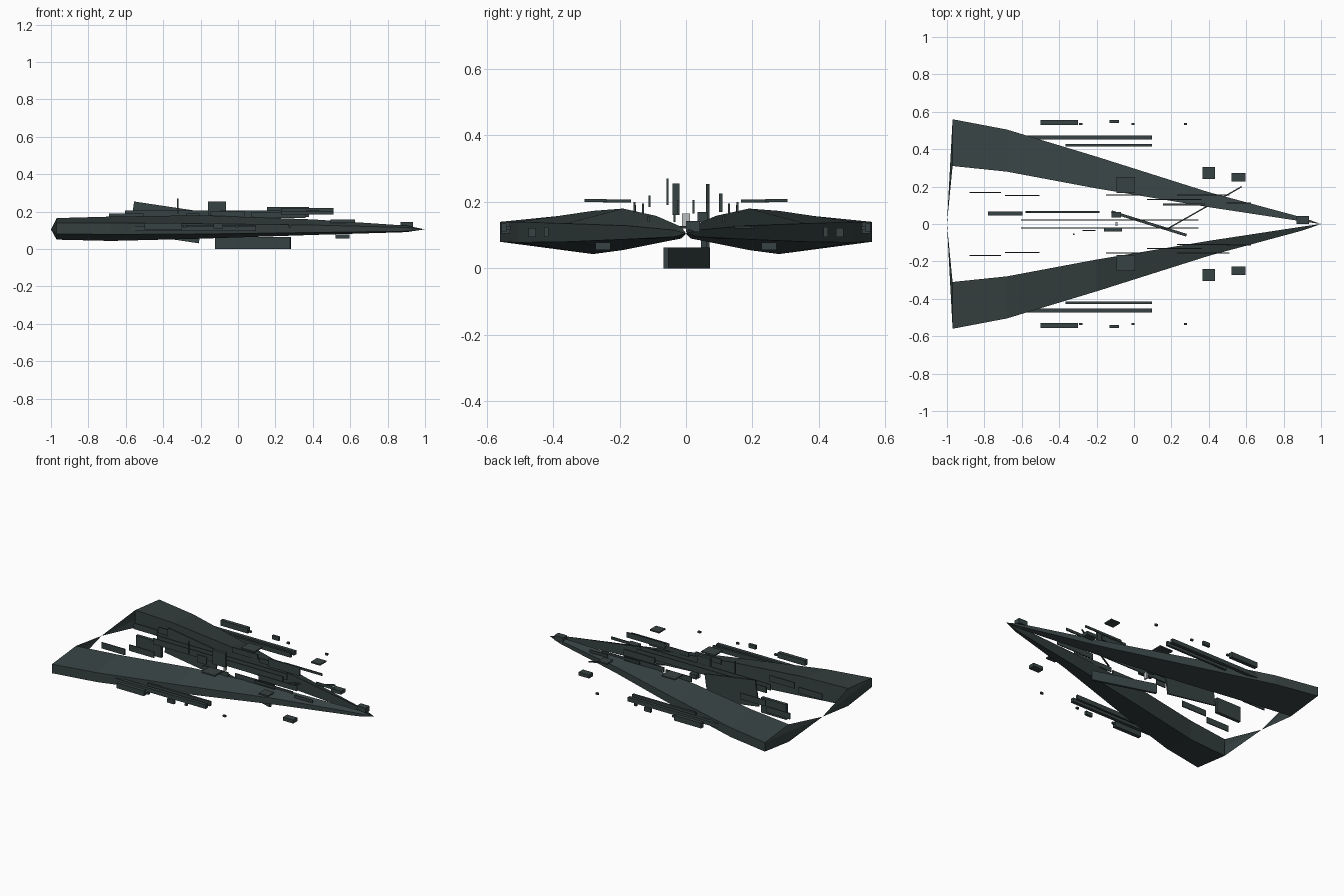
import bpy, bmesh, math
from mathutils import Matrix, Vector

if "Cube" in bpy.data.objects:
    bpy.data.objects.remove(bpy.data.objects["Cube"])


def material(name, rgb):
    m = bpy.data.materials.new(name)
    m.diffuse_color = (*rgb, 1)
    m.use_nodes = True
    m.node_tree.nodes["Principled BSDF"].inputs["Base Color"].default_value = m.diffuse_color
    return m


slate = material("dark slate", (0.038, 0.054, 0.054))
pale = material("pale grey", (0.5, 0.52, 0.52))


def finish(name, bm, mat=slate):
    bmesh.ops.recalc_face_normals(bm, faces=bm.faces[:])
    me = bpy.data.meshes.new(name)
    bm.to_mesh(me)
    bm.free()
    me.materials.append(mat)
    ob = bpy.data.objects.new(name, me)
    bpy.context.collection.objects.link(ob)
    return ob


def box(name, x, y, z, mat=slate, pitch=0, yaw=0):
    """Box from x, y and z ranges, turned about its own middle."""
    c = Vector([(a + b) / 2 for a, b in (x, y, z)])
    s = [abs(b - a) for a, b in (x, y, z)]
    bm = bmesh.new()
    bmesh.ops.create_cube(bm, size=1, matrix=Matrix.Translation(c)
                          @ Matrix.Rotation(yaw, 4, 'Z') @ Matrix.Rotation(pitch, 4, 'Y')
                          @ Matrix.Diagonal((*s, 1)))
    return finish(name, bm, mat)


def pair(name, x, y, z):
    """The same box on both sides of the ship."""
    box(name + "_left", x, y, z)
    box(name + "_right", x, (-y[1], -y[0]), z)


# Hull arms: x, outer y, inner y, outer top, outer bottom, inner top, inner bottom
stations = [
    (-0.97, 0.56, 0.31, 0.14, 0.08, 0.165, 0.05),
    (-0.68, 0.505, 0.28, 0.14, 0.078, 0.173, 0.043),
    (-0.20, 0.36, 0.19, 0.135, 0.08, 0.18, 0.055),
    (0.40, 0.17, 0.09, 0.128, 0.088, 0.158, 0.075),
    (0.90, 0.035, 0.014, 0.115, 0.095, 0.125, 0.09),
]
for side, label in ((1, "left"), (-1, "right")):
    bm = bmesh.new()
    rings = []
    for x, yo, yi, ot, ob, it, ib in stations:
        pts = [(yo, ot), (yo, ob), (yi, ib), (yi, it)]
        rings.append([bm.verts.new((x, side * y, z)) for y, z in pts])
    for a, b in zip(rings, rings[1:]):
        for i in range(4):
            j = (i + 1) % 4
            bm.faces.new((a[i], a[j], b[j], b[i]))
    # pointed nose, and the stern that pinches to the centre line
    nose = bm.verts.new((1.0, 0, 0.105))
    stern = bm.verts.new((-1.0, 0, 0.105))
    for ring, tip in ((rings[-1], nose), (rings[0], stern)):
        for i in range(4):
            if tip is stern and i == 2:
                continue
            bm.faces.new((ring[i], ring[(i + 1) % 4], tip))
    finish("hull_arm_" + label, bm)

# Outboard pods and rails
pair("outer_pod", (-0.50, -0.30), (0.53, 0.555), (0.105, 0.14))
pair("outer_small_pod", (-0.13, -0.08), (0.54, 0.556), (0.11, 0.135))
for i, x in enumerate((-0.285, -0.005, 0.275)):
    pair(f"outer_light_{i}", (x - 0.009, x + 0.009), (0.528, 0.54), (0.115, 0.127))
pair("long_rail", (-0.57, 0.095), (0.452, 0.474), (0.095, 0.122))
pair("short_rail", (-0.365, 0.095), (0.414, 0.428), (0.095, 0.125))

# Square plates above and below the arms
pair("mid_plate", (-0.093, 0.005), (0.165, 0.25), (0.198, 0.207))
pair("front_plate", (0.365, 0.433), (0.24, 0.305), (0.199, 0.208))
pair("lower_plate", (0.52, 0.595), (0.228, 0.272), (0.055, 0.078))

# Thin lengthwise panels along the inside of the arms
panels = [
    ((-0.88, -0.71), 0.168, (0.12, 0.16)),
    ((-0.69, -0.505), 0.153, (0.15, 0.19)),
    ((-0.15, 0.038), 0.155, (0.165, 0.20)),
    ((0.23, 0.51), 0.155, (0.185, 0.20)),
    ((0.07, 0.36), 0.13, (0.165, 0.195)),
    ((0.495, 0.625), 0.113, (0.14, 0.158)),
]
for i, (x, y, z) in enumerate(panels):
    pair(f"inner_panel_{i}", x, (y - 0.003, y + 0.003), z)
box("upper_panel", (0.155, 0.38), (0.10, 0.11), (0.17, 0.225))
box("upper_panel_forward", (0.23, 0.51), (-0.113, -0.107), (0.185, 0.22))
pair("spine_panel", (-0.605, 0.345), (0.019, 0.025), (0.165, 0.205))

# Central fins, mast and loose plates
box("tilted_fin", (-0.57, -0.195), (0.06, 0.07), (0.057, 0.227), pitch=math.radians(8.5))
box("centre_tower", (-0.16, -0.065), (-0.04, -0.02), (0.16, 0.255))
box("mast", (-0.325, -0.318), (-0.058, -0.052), (0.19, 0.27))
box("stern_panel", (-0.78, -0.595), (0.045, 0.066), (0.05, 0.15))
box("keel_plate", (-0.13, 0.29), (-0.005, 0.01), (0, 0.063), yaw=-math.atan2(0.125, 0.40))
box("small_panel", (-0.275, -0.205), (-0.038, -0.032), (0.14, 0.19))
box("small_box", (-0.12, -0.07), (0.035, 0.065), (0.14, 0.17))
box("cross_rod", (0.14, 0.606), (0.081, 0.088), (0.12, 0.128), yaw=math.atan2(0.23, 0.405))
box("light_post", (-0.098, -0.088), (-0.012, 0.012), (0.12, 0.165), mat=pale)
box("nose_box", (0.87, 0.935), (0.0, 0.042), (0.11, 0.143))
